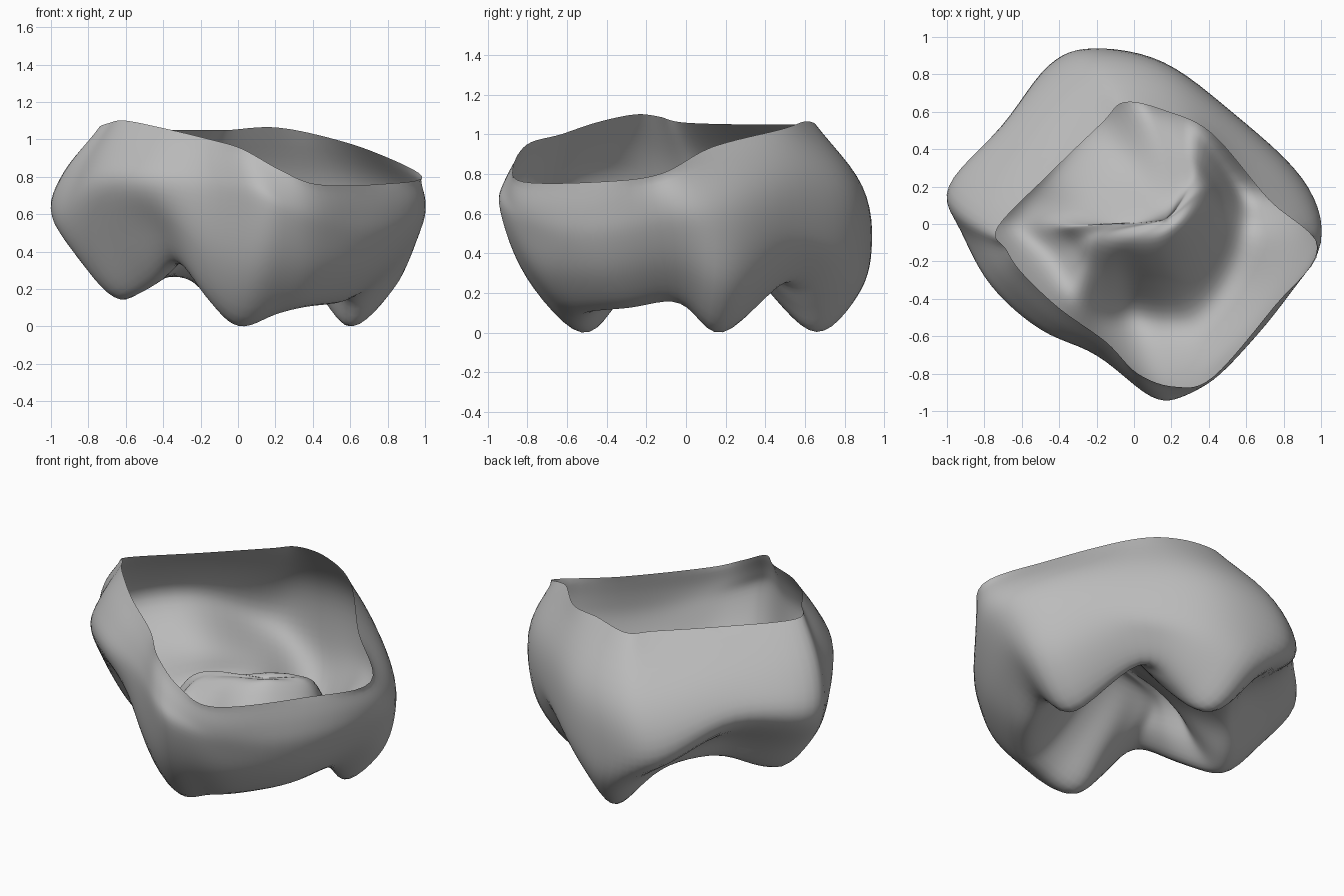
import bpy, bmesh, math
from mathutils import Vector

if "Cube" in bpy.data.objects:
    bpy.data.objects.remove(bpy.data.objects["Cube"])

# Matching guide loops, running counter-clockwise from the right-hand cusp
RIM = [(.72, .13, .935), (.42, .48, 1.025), (.18, .6, 1.065), (-.05, .65, 1.05),
       (-.17, .54, 1.05), (-.45, .27, 1.05), (-.73, -.02, 1.06), (-.68, -.14, 1.09),
       (-.6, -.26, 1.1), (-.4, -.45, 1.06), (-.15, -.63, 1.0), (.02, -.8, .95),
       (.22, -.87, .84), (.42, -.82, .76), (.75, -.44, .76), (.985, -.13, .8)]
BULGE = [(.9, .25, .52), (.53, .59, .5), (.15, .87, .45), (-.22, .94, .42),
         (-.46, .85, .45), (-.7, .53, .62), (-1, .21, .6), (-.93, -.03, .58),
         (-.77, -.33, .73), (-.5, -.57, .75), (-.2, -.7, .7), (.1, -.93, .65),
         (.28, -.91, .58), (.47, -.77, .5), (.75, -.47, .47), (.98, -.06, .53)]
RIDGE = [(.6, .18, -.01), (.36, .5, .27), (.17, .61, .13), (0, .66, 0),
         (-.2, .54, .23), (-.42, .3, .27), (-.58, .12, .18), (-.63, -.03, .15),
         (-.47, -.2, .24), (-.33, -.4, .36), (-.17, -.52, .16), (0, -.52, 0),
         (.2, -.54, .07), (.36, -.5, .11), (.53, -.28, .13), (.62, -.03, .16)]
FOSSA = Vector((.19, .02, .55))
GROOVE = Vector((.83, .56, 0)).normalized()
ACROSS = Vector((-GROOVE.y, GROOVE.x, 0))
STEPS = 6


def catmull(a, b, c, d, t):
    return .5 * (2 * b + (c - a) * t + (2 * a - 5 * b + 4 * c - d) * t * t
                 + (3 * b - a - 3 * c + d) * t ** 3)


def closed_curve(points):
    p = [Vector(q) for q in points]
    n = len(p)
    return [catmull(p[i - 1], p[i], p[(i + 1) % n], p[(i + 2) % n], s / STEPS)
            for i in range(n) for s in range(STEPS)]


def open_curve(p):
    q = [2 * p[0] - p[1]] + p + [2 * p[-1] - p[-2]]
    out = [catmull(*q[i:i + 4], s / STEPS) for i in range(len(p) - 1) for s in range(STEPS)]
    return out + [p[-1]]


def profile(rim, bulge, ridge):
    out = Vector((bulge.x, bulge.y, 0)).normalized()
    flare = (bulge - rim).xy.length
    upper = rim.lerp(bulge, .5) + out * (.01 + flare * (.2 + .06 * out.x + .1 * out.y))
    # the back-left wall is undercut, the others swell down to the cusps
    undercut = max(0, out.dot(Vector((-.75, .66, 0))) - .75) * .4
    lower = bulge.lerp(ridge, .55) + out * (.1 - .25 * ridge.z - undercut)
    # curved central groove between the cusps
    rel = ridge - FOSSA
    t = rel.dot(GROOVE) * .55
    groove = FOSSA + GROOVE * t + ACROSS * (rel.dot(ACROSS) * .15 + 1.1 * t * t)
    groove.z -= .15 * abs(t)
    inner = ridge.lerp(groove, .5)
    inner.z -= .05
    return open_curve([rim, upper, bulge, lower, ridge, inner, groove, FOSSA])


columns = [profile(*c) for c in zip(*map(closed_curve, (RIM, BULGE, RIDGE)))]

# Skin the profiles into one open shell
bm = bmesh.new()
grid = [[bm.verts.new(co) for co in col[:-1]] for col in columns]
pit = bm.verts.new(FOSSA)
for i, col in enumerate(grid):
    nxt = grid[(i + 1) % len(grid)]
    for j in range(len(col) - 1):
        bm.faces.new((col[j], col[j + 1], nxt[j + 1], nxt[j]))
    bm.faces.new((col[-1], pit, nxt[-1]))

# Soften everything except the open rim
inside = [v for v in bm.verts if not v.is_boundary]
for _ in range(5):
    bmesh.ops.smooth_vert(bm, verts=inside, factor=.5,
                          use_axis_x=True, use_axis_y=True, use_axis_z=True)
low = min(v.co.z for v in bm.verts)
for v in bm.verts:
    v.co.z -= low * max(0, 1 - v.co.z / .6)   # rest the cusps on the floor
for f in bm.faces:
    f.smooth = True

mesh = bpy.data.meshes.new("crown_shell")
bm.to_mesh(mesh)
bm.free()
crown = bpy.data.objects.new("crown_shell", mesh)
bpy.context.collection.objects.link(crown)
grey = bpy.data.materials.new("plain grey")
grey.diffuse_color = (.5, .5, .5, 1)
grey.use_nodes = True
grey.node_tree.nodes["Principled BSDF"].inputs["Base Color"].default_value = grey.diffuse_color
mesh.materials.append(grey)
